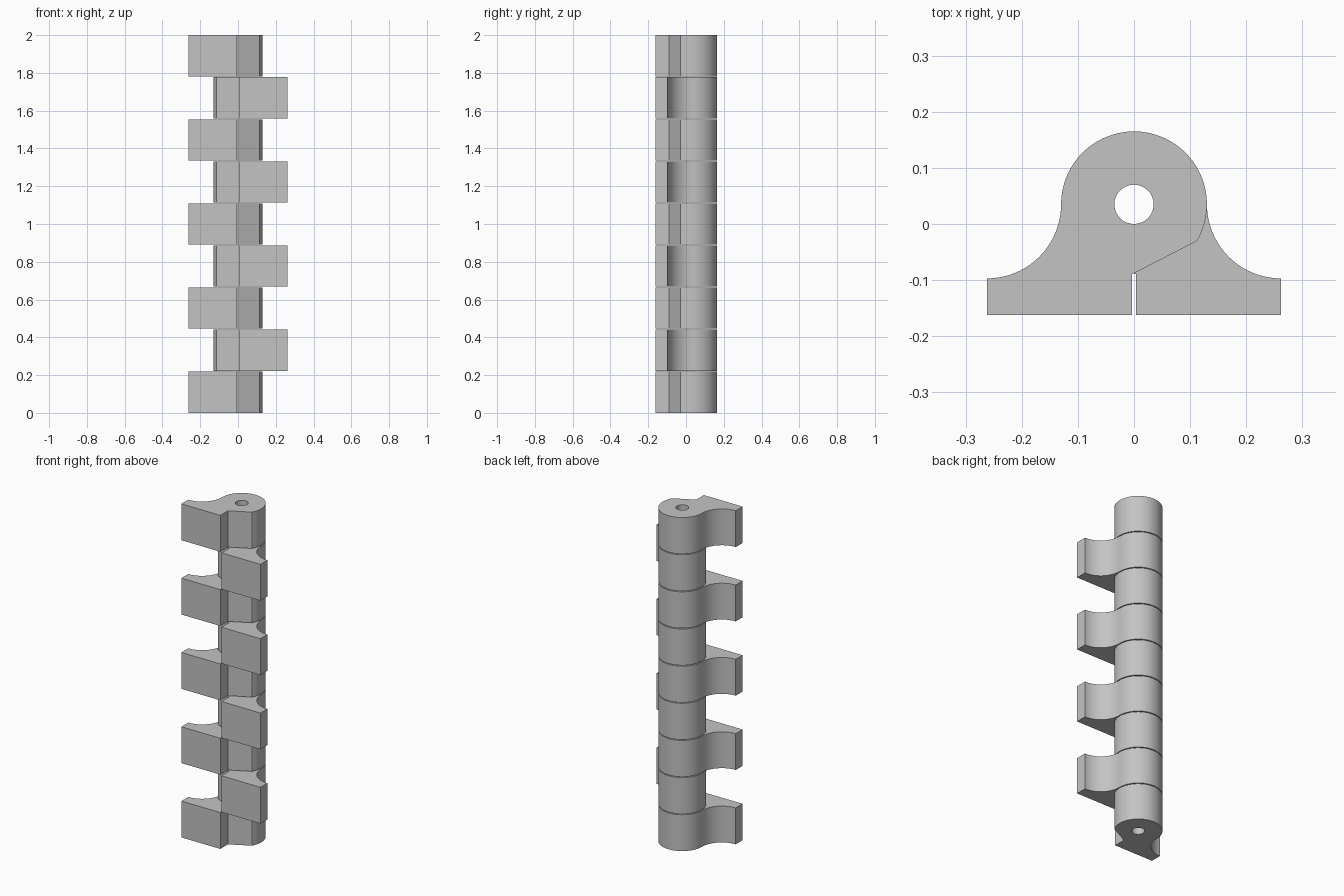
import bpy, bmesh, math

if "Cube" in bpy.data.objects:
    bpy.data.objects.remove(bpy.data.objects["Cube"])

COUNT, HEIGHT = 9, 0.218
PITCH = (2 - HEIGHT) / (COUNT - 1)
CY, R, HOLE = 0.035, 0.13, 0.035

metal = bpy.data.materials.new("grey_metal")
metal.diffuse_color = (0.55, 0.55, 0.55, 1)
metal.use_nodes = True
metal.node_tree.nodes["Principled BSDF"].inputs["Base Color"].default_value = metal.diffuse_color


def arc(cx, cy, r, a0, a1, n):
    return [(cx + r * math.cos(math.radians(a0 + (a1 - a0) * i / n)),
             cy + r * math.sin(math.radians(a0 + (a1 - a0) * i / n))) for i in range(n + 1)]


def knuckle(name, z, side):
    # Outline: leaf foot, slanted relief, barrel arc, concave fillet back to the leaf
    outline = [(-0.262, -0.162), (-0.004, -0.162), (-0.004, -0.09)]
    outline += arc(0, CY, R, -30, 180, 42)
    outline += arc(-0.262, CY, 0.132, 0, -90, 20)[1:]
    bore = arc(0, CY, HOLE, 0, 360, 32)[:-1]

    # Fill between the outline and the pin hole, then extrude upward
    bm = bmesh.new()
    edges = []
    for loop in (outline, bore):
        vs = [bm.verts.new((side * x, y, z)) for x, y in loop]
        edges += [bm.edges.new((vs[i - 1], vs[i])) for i in range(len(vs))]
    bmesh.ops.triangle_fill(bm, use_beauty=True, use_dissolve=False, edges=edges)
    ext = bmesh.ops.extrude_face_region(bm, geom=bm.faces[:], use_keep_orig=True)
    top = [g for g in ext["geom"] if isinstance(g, bmesh.types.BMVert)]
    bmesh.ops.translate(bm, verts=top, vec=(0, 0, HEIGHT))
    bmesh.ops.recalc_face_normals(bm, faces=bm.faces[:])

    mesh = bpy.data.meshes.new(name)
    bm.to_mesh(mesh)
    bm.free()
    mesh.materials.append(metal)
    ob = bpy.data.objects.new(name, mesh)
    bpy.context.collection.objects.link(ob)
    bpy.ops.object.select_all(action='DESELECT')
    ob.select_set(True)
    bpy.context.view_layer.objects.active = ob
    bpy.ops.object.shade_smooth_by_angle(angle=math.radians(20))


# Alternating left and right hinge knuckles
for i in range(COUNT):
    left = i % 2 == 0
    knuckle(f"{'left' if left else 'right'}_knuckle_{i + 1}", i * PITCH, 1 if left else -1)
